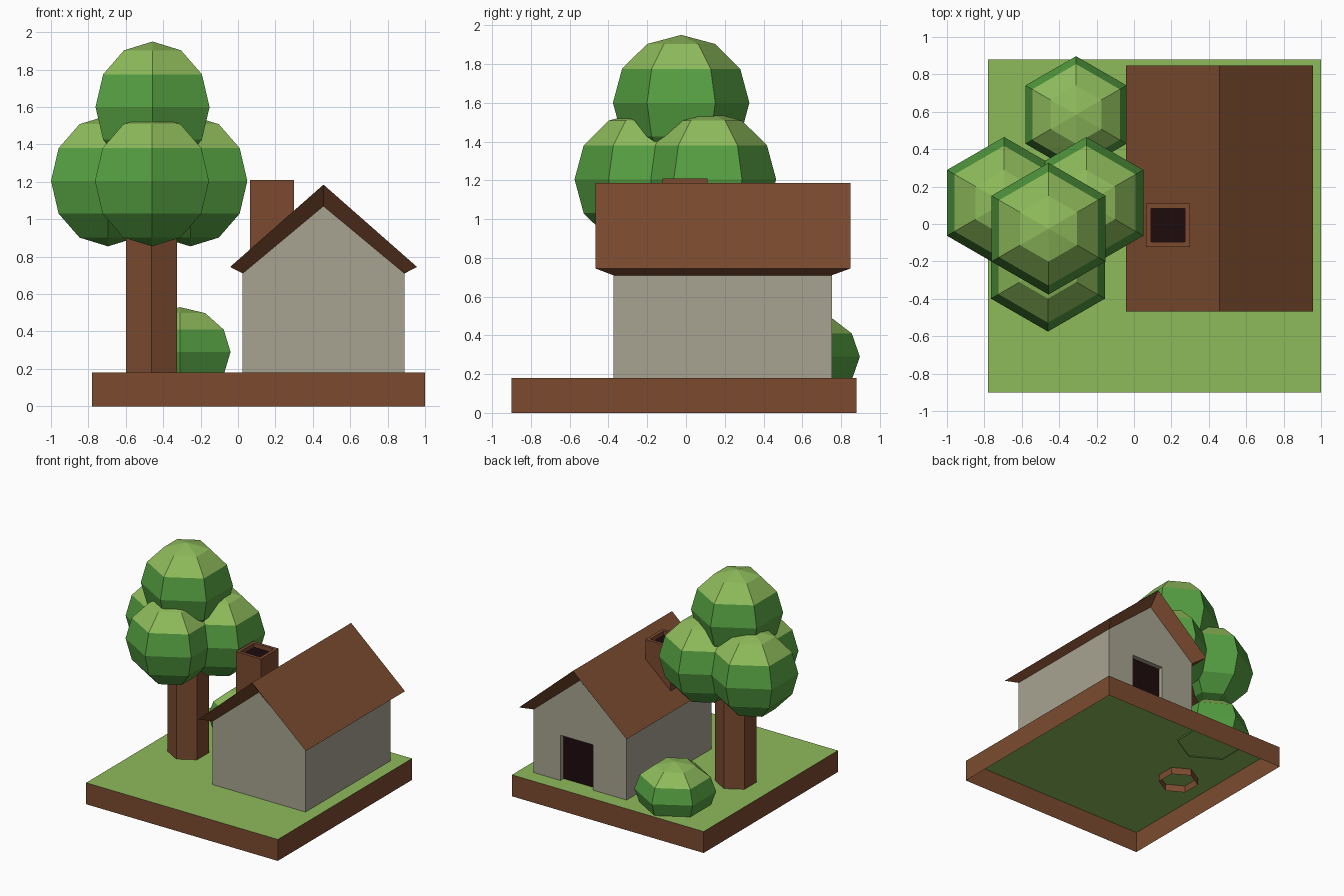
import bpy, bmesh, math

if "Cube" in bpy.data.objects:
    bpy.data.objects.remove(bpy.data.objects["Cube"])


def material(name, rgb):
    m = bpy.data.materials.new(name)
    lin = [((c / 255 + 0.055) / 1.055) ** 2.4 if c > 10 else c / 3294 for c in rgb]
    m.diffuse_color = (*lin, 1)
    m.use_nodes = True
    m.node_tree.nodes["Principled BSDF"].inputs["Base Color"].default_value = m.diffuse_color
    return m


LIGHT = material("light_green", (142, 187, 91))
LEAF = material("leaf_green", (85, 160, 65))
BROWN = material("brown", (124, 75, 48))
WALL = material("stone_grey", (168, 164, 145))
DARK = material("dark_opening", (29, 11, 13))


def finish(bm, name, mats, fix_normals=True):
    if fix_normals:
        bmesh.ops.recalc_face_normals(bm, faces=bm.faces[:])
    me = bpy.data.meshes.new(name)
    bm.to_mesh(me)
    bm.free()
    for m in mats:
        me.materials.append(m)
    ob = bpy.data.objects.new(name, me)
    bpy.context.collection.objects.link(ob)
    return ob


def open_box(x0, x1, y0, y1, z0, z1):
    """Box without a bottom; returns the bmesh and its top face."""
    bm = bmesh.new()
    ring = [(x0, y0), (x1, y0), (x1, y1), (x0, y1)]
    lo = [bm.verts.new((x, y, z0)) for x, y in ring]
    hi = [bm.verts.new((x, y, z1)) for x, y in ring]
    for i in range(4):
        j = (i + 1) % 4
        bm.faces.new((lo[i], lo[j], hi[j], hi[i]))
    return bm, bm.faces.new(hi)


def lathe(name, profile, center, mats, cap_z=None):
    """Six-sided turned shape; faces above cap_z get the second material."""
    bm = bmesh.new()
    cx, cy, cz = center
    rings = []
    for r, z in profile:
        if r < 1e-5:
            rings.append([bm.verts.new((cx, cy, cz + z))] * 6)
        else:
            rings.append([bm.verts.new((cx + r * math.cos(math.radians(90 + 60 * i)),
                                        cy + r * math.sin(math.radians(90 + 60 * i)),
                                        cz + z)) for i in range(6)])
    for a, b in zip(rings, rings[1:]):
        for i in range(6):
            j = (i + 1) % 6
            # order top -> bottom, outward facing; drop doubled pole vertices
            f = bm.faces.new(list(dict.fromkeys((a[i], b[i], b[j], a[j]))))
            if cap_z is not None and f.calc_center_median().z > cz + cap_z:
                f.material_index = 1
    return finish(bm, name, mats, False)


def foliage(name, center, r, h, rows=6):
    prof = [(r * math.sin(math.pi * k / 6) if k % 6 else 0, h * math.cos(math.pi * k / 6))
            for k in range(rows + 1)]
    lathe(name, prof, center, [LEAF, LIGHT], h * 0.5)


# Ground slab, hollow below, grass on top
bm, top = open_box(-0.78, 1.0, -0.90, 0.88, 0, 0.18)
top.material_index = 1
finish(bm, "ground_slab", [BROWN, LIGHT], False)

# Tree and bush
lathe("tree_trunk", [(0.158, 1.2), (0.158, 0.12)], (-0.4625, 0, 0), [BROWN])
for name, c in (("crown_top", (-0.457, -0.025, 1.6)), ("crown_left", (-0.695, 0.113, 1.205)),
                ("crown_right", (-0.255, 0.113, 1.205)), ("crown_front", (-0.46, -0.223, 1.205))):
    foliage(name, c, 0.352, 0.35)
foliage("bush", (-0.31, 0.585, 0.29), 0.312, 0.24, 4)

# House walls, with the doorway recessed in the back wall
X0, XM, X1 = 0.025, 0.457, 0.89
YF, YB, YD = -0.375, 0.752, 0.71
gable = [(X0, 0.18), (X0, 0.71), (XM, 1.07), (X1, 0.71), (X1, 0.18)]
door = [(0.64, 0.18), (0.64, 0.56), (0.337, 0.56), (0.337, 0.18)]
bm = bmesh.new()
front, back, d_out, d_in = [[bm.verts.new((x, y, z)) for x, z in pts] for pts, y in
                            ((gable, YF), (gable, YB), (door, YB), (door, YD))]
bm.faces.new(front[::-1]).normal_flip()
bm.faces.new(back + d_out)
for i in (0, 3):
    bm.faces.new((front[i], front[i + 1], back[i + 1], back[i]))
for i in range(3):
    bm.faces.new((d_out[i], d_out[i + 1], d_in[i + 1], d_in[i]))
bm.faces.new(d_in).material_index = 1
finish(bm, "house_walls", [WALL, DARK])

# Roof: overhanging slopes joined by slanted soffits to the wall tops
bm = bmesh.new()
eave = [(-0.042, 0.745), (XM, 1.185), (0.957, 0.745)]
of, ob_, wf, wb = [[bm.verts.new((x, y, z)) for x, z in pts] for pts, y in
                   ((eave, -0.467), (eave, 0.848), (gable[1:4], YF), (gable[1:4], YB))]
for i in (0, 1):
    bm.faces.new((of[i], of[i + 1], ob_[i + 1], ob_[i]))
    bm.faces.new((of[i], of[i + 1], wf[i + 1], wf[i]))
    bm.faces.new((ob_[i], ob_[i + 1], wb[i + 1], wb[i]))
for i in (0, 2):
    bm.faces.new((of[i], ob_[i], wb[i], wf[i]))
finish(bm, "roof", [BROWN])

# Chimney with a sunken dark flue
bm, top = open_box(0.065, 0.30, -0.122, 0.11, 0.8, 1.21)
bm.normal_update()
bmesh.ops.inset_region(bm, faces=[top], thickness=0.037)
inner = [bm.verts.new((v.co.x, v.co.y, 1.175)) for v in top.verts]
rim = list(top.verts)
bm.faces.remove(top)
for i in range(4):
    j = (i + 1) % 4
    bm.faces.new((rim[i], rim[j], inner[j], inner[i]))
bm.faces.new(inner).material_index = 1
finish(bm, "chimney", [BROWN, DARK], False)
